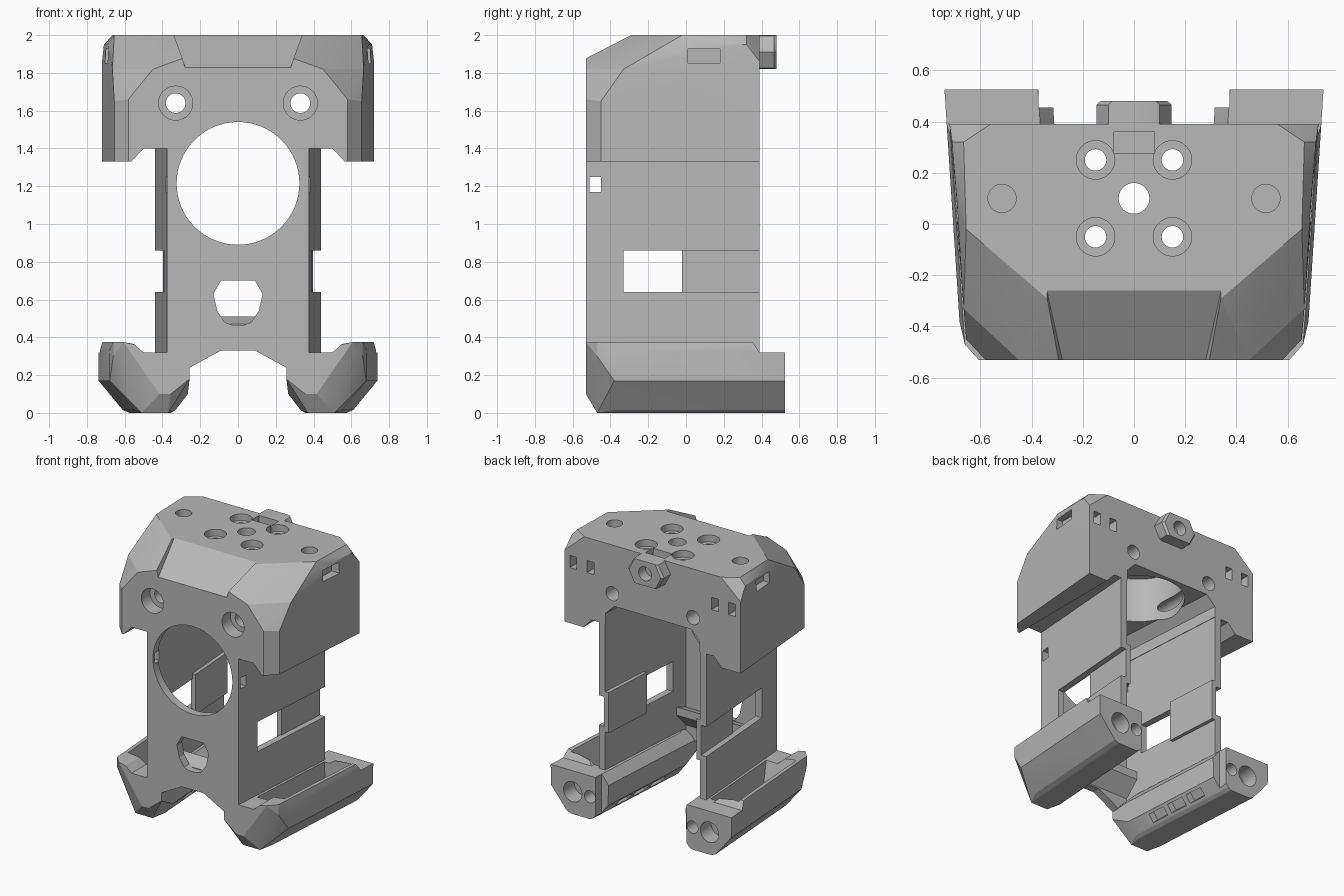
import bpy, bmesh
from math import cos, sin, pi
from mathutils import Vector

cube = bpy.data.objects.get("Cube")
if cube:
    bpy.data.objects.remove(cube, do_unlink=True)

grey = bpy.data.materials.new("plain grey")
grey.use_nodes = True
grey.diffuse_color = (0.48, 0.48, 0.48, 1)
grey.node_tree.nodes["Principled BSDF"].inputs["Base Color"].default_value = (0.48, 0.48, 0.48, 1)

FRONT, BACK = -0.53, 0.39


def finish(name, bm):
    bmesh.ops.recalc_face_normals(bm, faces=bm.faces)
    mesh = bpy.data.meshes.new(name)
    bm.to_mesh(mesh)
    bm.free()
    mesh.materials.append(grey)
    obj = bpy.data.objects.new(name, mesh)
    bpy.context.collection.objects.link(obj)
    return obj


def hull(name, pts, side=1):
    """Convex solid around points; side=-1 mirrors it in x."""
    bm = bmesh.new()
    for p in pts:
        bm.verts.new((p[0] * side, p[1], p[2]))
    res = bmesh.ops.convex_hull(bm, input=bm.verts)
    spare = {g for g in res["geom_interior"] + res["geom_unused"] if isinstance(g, bmesh.types.BMVert)}
    bmesh.ops.delete(bm, geom=list(spare), context='VERTS')
    bmesh.ops.dissolve_limit(bm, angle_limit=0.01, verts=bm.verts, edges=bm.edges)
    return finish(name, bm)


def both(pts):
    return pts + [(-p[0], p[1], p[2]) for p in pts]


def box(x0, x1, y0, y1, z0, z1):
    return [(x, y, z) for x in (x0, x1) for y in (y0, y1) for z in (z0, z1)]


def rod_y(x, z, r, y0, y1, n=40):
    return [(x + r * cos(2 * pi * i / n), y, z + r * sin(2 * pi * i / n)) for i in range(n) for y in (y0, y1)]


def rod_z(x, y, r, z0, z1, n=40):
    return [(x + r * cos(2 * pi * i / n), y + r * sin(2 * pi * i / n), z) for i in range(n) for z in (z0, z1)]


def profile_xz(pts, y0, y1):
    return [(x, y, z) for x, z in pts for y in (y0, y1)]


def cut(obj, pts, side=1):
    cutter = hull("cutter", pts, side)
    cutter.hide_render = True
    mod = obj.modifiers.new("cut", 'BOOLEAN')
    mod.operation, mod.solver, mod.object = 'DIFFERENCE', 'EXACT', cutter
    bpy.context.view_layer.objects.active = obj
    bpy.ops.object.modifier_apply(modifier=mod.name)
    bpy.data.objects.remove(cutter, do_unlink=True)


def tapered(pts):
    """Narrow a part towards the front, as the sides flare to the back."""
    return [(x - 0.065 * (0.45 - y), y, z) for x, y, z in pts]


parts = []

# Upper housing: faceted block
upper = hull("upper_housing", both([
    (0.58, FRONT, 1.33), (0.655, -0.45, 1.33), (0.72, BACK, 1.33),
    (0.58, FRONT, 1.66), (0.45, FRONT, 1.82), (0.27, FRONT, 1.885),
    (0.655, -0.45, 1.65), (0.665, -0.33, 1.82), (0.69, 0.08, 1.95),
    (0.71, 0.32, 1.95), (0.72, BACK, 1.86),
    (0.34, -0.29, 2), (0.655, -0.02, 2), (0.665, 0.32, 2), (0.56, BACK, 2)]))
parts.append(upper)
# Sloped centre recess, stepped underside and inner cavity
cut(upper, both([(0.34, -0.26, 2), (0.36, -0.26, 2.1), (0.36, -0.62, 2.1), (0.26, -0.62, 1.773)]))
cut(upper, both(profile_xz([(0.574, 1.32), (0.5, 1.4)], -0.6, 0.5)))
cut(upper, both([(x - d, y, z) for x, y in ((0.325, -0.47), (0.387, 0.42))
                 for d, z in ((0, 1.3), (0, 1.48), (0.07, 1.55))]))
cut(upper, rod_z(0, 0.05, 0.31, 1.5, 1.88, 64))
cut(upper, rod_y(0, 1.215, 0.325, -0.6, -0.4, 64))
# Top holes and nut pocket
cut(upper, rod_z(0, 0.1, 0.06, 1.8, 2.1))
cut(upper, box(-0.08, 0.08, 0.275, 0.36, 1.9, 2.1))
for s in (1, -1):
    for y in (0.25, -0.05):
        cut(upper, rod_z(0.15, y, 0.075, 1.95, 2.1), s)
        cut(upper, rod_z(0.15, y, 0.042, 1.8, 2.1), s)
    cut(upper, rod_z(0.515, 0.1, 0.055, 1.9, 2.1), s)
    # Front screw holes, side slots and rear slots
    cut(upper, rod_y(0.33, 1.64, 0.09, -0.6, -0.43), s)
    cut(upper, rod_y(0.33, 1.64, 0.052, -0.6, 0.5), s)
    cut(upper, box(0.64, 0.8, 0.01, 0.18, 1.85, 1.93), s)
    for x in (0.51, 0.65):
        cut(upper, box(x - 0.028, x + 0.028, 0.3, 0.5, 1.74, 1.83), s)

# Rear boss
boss = hull("rear_boss", both(profile_xz([(0.13, 1.91), (0.085, 1.82), (0.085, 2)], 0.37, 0.48)
                              + profile_xz([(0.147, 1.91), (0.1, 1.825), (0.1, 1.995)], 0.37, 0.465)))
cut(boss, rod_y(0, 1.91, 0.052, 0.4, 0.5))
parts.append(boss)

# Front panel with arched lower edge
outline = [(0.09, 0.33), (0.255, 0.24), (0.37, 0.24), (0.37, 1.4)]
outline += [(-x, z) for x, z in reversed(outline)]
bm = bmesh.new()
face = bm.faces.new([bm.verts.new((x, FRONT, z)) for x, z in outline])
res = bmesh.ops.extrude_face_region(bm, geom=[face])
bmesh.ops.translate(bm, vec=Vector((0, 0.06, 0)),
                    verts=[g for g in res["geom"] if isinstance(g, bmesh.types.BMVert)])
panel = finish("front_panel", bm)
cut(panel, rod_y(0, 1.215, 0.325, -0.6, -0.4, 64))
# Plain shield-shaped vent
cut(panel, both(profile_xz([(0.09, 0.7), (0.13, 0.63), (0.11, 0.54), (0.07, 0.48), (0.03, 0.465)], -0.6, -0.4)))
cut(panel, box(-0.5, 0.5, -0.51, -0.45, 1.17, 1.25))
parts.append(panel)

# Cross beam behind the panel
parts.append(hull("cross_beam", both([(0.34, -0.48, 0.33), (0.34, -0.48, 0.47),
                                      (0.35, -0.37, 0.51), (0.35, -0.37, 0.45)])))

for s, label in ((1, "left"), (-1, "right")):
    # Side wall with slot and recessed cover
    wall = hull(label + "_side_wall", [(x, y, z) for x, y in ((0.375, FRONT), (0.325, FRONT), (0.44, BACK), (0.388, BACK))
                                       for z in (0.28, 1.4)], s)
    cut(wall, box(0.2, 0.6, -0.33, 0.5, 0.64, 0.86), s)
    cut(wall, box(0.2, 0.6, -0.51, -0.45, 1.17, 1.25), s)
    cover = hull(label + "_slot_cover", [(x, y, z) for x, y in ((0.335, -0.02), (0.37, -0.02), (0.36, BACK), (0.397, BACK))
                                         for z in (0.6, 0.9)], s)

    # Lower arm
    arm = hull(label + "_lower_arm", tapered(
        profile_xz([(0.735, 0.33), (0.733, 0.17), (0.605, 0.015), (0.57, 0), (0.41, 0),
                    (0.385, 0.015), (0.32, 0.1), (0.315, 0.25), (0.37, 0.32)], -0.38, 0.525)
        + [(0.72, -0.47, 0.375), (0.725, 0.525, 0.375), (0.72, -0.47, 0.3), (0.67, FRONT, 0.375),
           (0.48, FRONT, 0.1), (0.42, FRONT, 0.1), (0.32, FRONT, 0.18), (0.32, FRONT, 0.24),
           (0.43, FRONT, 0.32), (0.43, -0.47, 0), (0.57, -0.47, 0)]), s)
    # Inner ledge, rear step and trough
    cut(arm, profile_xz([(0.2, 0.32), (0.5, 0.32), (0.58, 0.39), (0.2, 0.5)], -0.6, 0.6), s)
    cut(arm, [(x, y, z) for x in (0.2, 0.9) for y, z in ((0.345, 0.385), (0.39, 0.32), (0.6, 0.32), (0.6, 0.5))], s)
    cut(arm, box(0.2, 0.372, 0.455, 0.6, -0.1, 0.5), s)
    cut(arm, tapered([(0.455, -0.38, 0.4), (0.7, -0.38, 0.4), (0.455, 0.36, 0.4), (0.7, 0.36, 0.4),
                      (0.47, -0.3, 0.13), (0.64, -0.3, 0.13), (0.47, 0.36, 0.13), (0.64, 0.36, 0.13)]), s)
    # Rear holes and inner lower slots
    cut(arm, rod_y(0.56, 0.165, 0.075, 0.4, 0.6), s)
    cut(arm, rod_y(0.42, 0.165, 0.045, 0.4, 0.6), s)
    for y in (-0.12, 0.06, 0.24):
        cut(arm, tapered([(x + d, yy, z + d) for x, z in ((0.335, 0.085), (0.375, 0.035))
                          for d in (-0.04, 0.035) for yy in (y - 0.07, y + 0.07)]), s)
    parts += [wall, cover, arm]

bpy.ops.object.select_all(action='DESELECT')
for obj in parts:
    obj.select_set(True)
bpy.context.view_layer.objects.active = upper
bpy.ops.object.shade_smooth_by_angle(angle=0.35)
